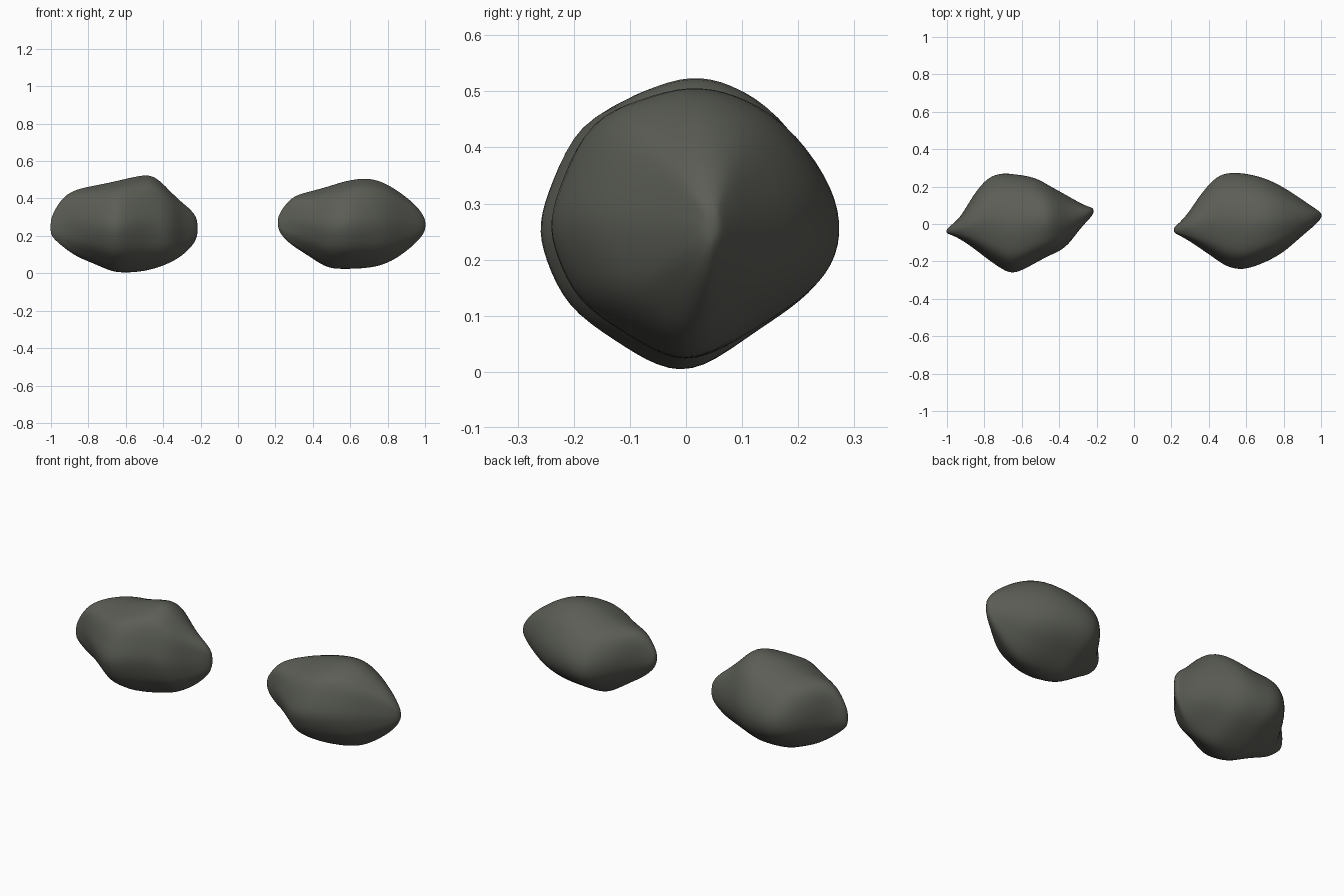
import bpy, bmesh

stone = bpy.data.materials.new("dark_grey_stone")
stone.diffuse_color = (0.105, 0.110, 0.092, 1)

# Chipped cross-section shared by both rocks (y, z from -1 to 1)
SECTION = [(-.05, 1), (.28, .94), (.64, .75), (.9, .38), (1, .05), (.94, -.28),
           (.73, -.52), (.47, -.7), (.06, -1), (-.2, -.98), (-.5, -.77),
           (-.8, -.56), (-.95, -.2), (-1, .05), (-.9, .36), (-.73, .77), (-.4, .9)]

# Stations along x: x, y min, y max, z min, z max
LEFT = [(-1.003, -.05, -.03, .21, .28), (-.985, -.055, -.01, .183, .335),
        (-.93, -.08, .03, .133, .42), (-.86, -.13, .16, .083, .455),
        (-.78, -.195, .26, .052, .472), (-.70, -.252, .28, .015, .488),
        (-.64, -.278, .273, -.003, .502), (-.53, -.215, .258, .001, .528),
        (-.45, -.17, .207, .018, .537), (-.365, -.135, .16, .05, .445),
        (-.30, -.04, .12, .09, .382), (-.25, .015, .095, .138, .342),
        (-.214, .055, .085, .19, .29)]
RIGHT = [(.212, -.045, -.02, .245, .295), (.23, -.055, -.005, .203, .338),
         (.285, -.085, .05, .148, .41), (.35, -.13, .155, .108, .433),
         (.43, -.187, .252, .053, .454), (.49, -.232, .28, .02, .472),
         (.58, -.257, .282, .018, .502), (.70, -.212, .253, .022, .52),
         (.80, -.157, .202, .047, .483), (.885, -.077, .142, .103, .423),
         (.95, -.022, .097, .158, .368), (.985, .01, .072, .2, .32),
         (1.003, .035, .058, .235, .285)]


def rock(name, stations):
    x0, x1 = stations[0][0], stations[-1][0]
    bm = bmesh.new()
    rings = []
    for x, ya, yb, za, zb in stations:
        t = (2 * x - x0 - x1) / (x1 - x0)
        power = 1 - .35 * t * t          # flatter sides towards the ends
        ring = []
        for u, v in SECTION:
            u = abs(u) ** power * (1 if u > 0 else -1)
            ring.append(bm.verts.new((x, (ya + yb + u * (yb - ya)) / 2,
                                      (za + zb + v * (zb - za)) / 2)))
        rings.append(ring)
    n = len(SECTION)
    for a, b in zip(rings, rings[1:]):
        for i in range(n):
            j = (i + 1) % n
            bm.faces.new((a[i], a[j], b[j], b[i]))
    bm.faces.new(rings[0])
    bm.faces.new(rings[-1])
    bmesh.ops.recalc_face_normals(bm, faces=bm.faces)
    for f in bm.faces:
        f.smooth = True
    me = bpy.data.meshes.new(name)
    bm.to_mesh(me)
    bm.free()
    me.materials.append(stone)
    ob = bpy.data.objects.new(name, me)
    bpy.context.collection.objects.link(ob)
    sub = ob.modifiers.new("soften", 'SUBSURF')
    sub.levels = sub.render_levels = 2


rock("left_rock", LEFT)
rock("right_rock", RIGHT)
